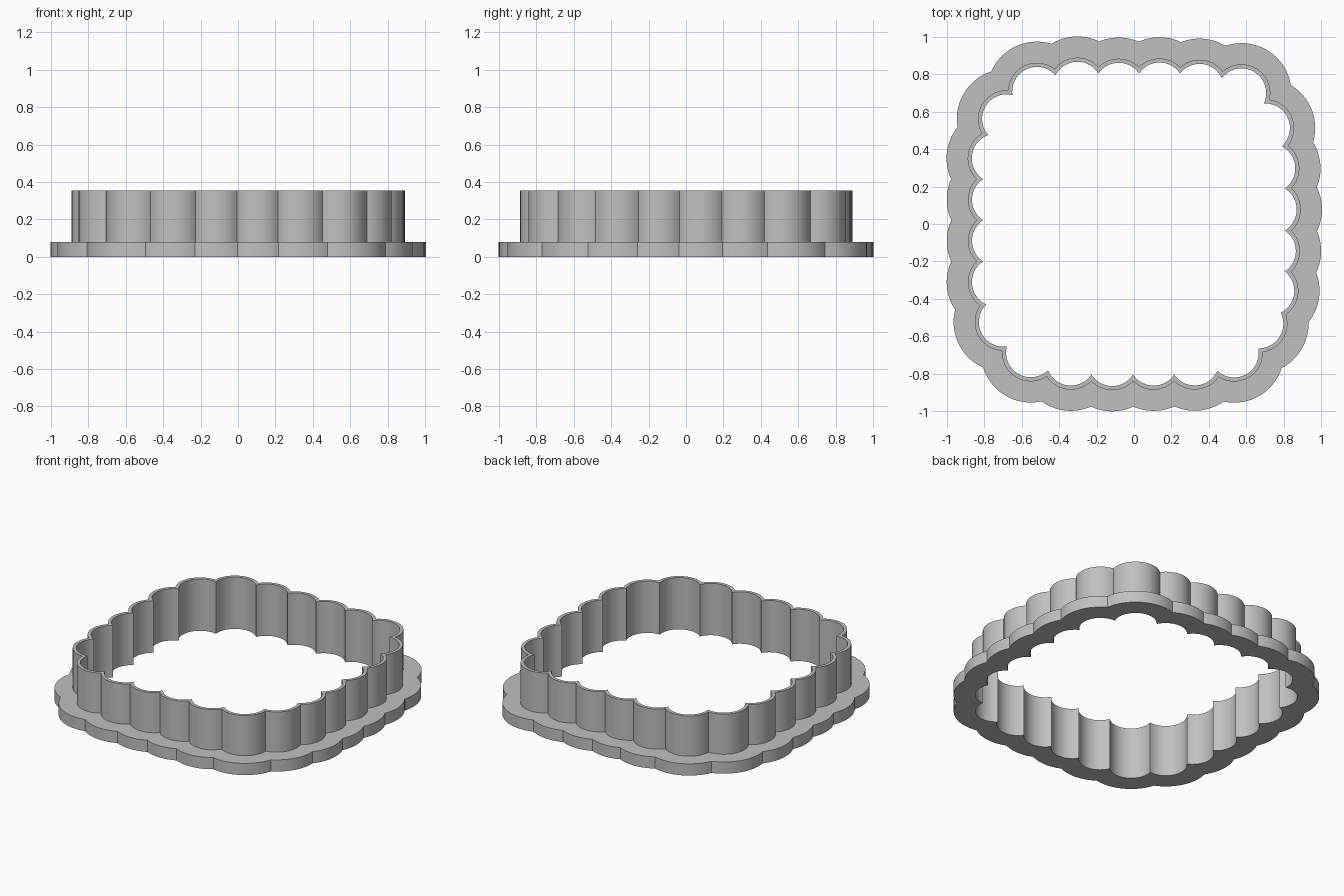
import bpy
import bmesh
import math
from mathutils import Vector

# Remove the default object
default = bpy.data.objects.get("Cube")
if default:
    bpy.data.objects.remove(default, do_unlink=True)

# Main dimensions
LOBE_RADIUS = 0.132      # inner scallop radius
WALL_RADIUS = 0.154      # outside of the thin wall
FLANGE_RADIUS = 0.267    # outside of the grip flange
FLANGE_HEIGHT = 0.08
TOTAL_HEIGHT = 0.355
SEGMENTS = 18            # steps along each scallop

# Points where neighbouring scallops meet, counter-clockwise
bottom = [(-.68, -.655), (-.46, -.782), (-.228, -.805), (-.005, -.805), (.215, -.805), (.445, -.785)]
right = [(.665, -.665), (.785, -.475), (.807, -.254), (.807, -.035), (.807, .19), (.79, .415)]
top = [(.695, .645), (.47, .78), (.246, .805), (.027, .805), (-.19, .805), (-.42, .795)]
left = [(-.65, .69), (-.78, .475), (-.807, .24), (-.807, .02), (-.807, -.2), (-.79, -.43)]
cusps = [Vector(p) for p in bottom + right + top + left]
COUNT = len(cusps)


def apex(a, b, radius, side):
    """Point at the given radius from both a and b, on the outer (+1) or inner (-1) side."""
    along = b - a
    outward = Vector((along.y, -along.x)).normalized()
    reach = math.sqrt(max(radius ** 2 - (along.length / 2) ** 2, 0))
    return (a + b) / 2 + outward * reach * side


# Scallop centres lie inward of each pair of cusps
centers = [apex(cusps[i], cusps[(i + 1) % COUNT], LOBE_RADIUS, -1) for i in range(COUNT)]


def scalloped_outline(radius):
    """Closed outline of equal arcs around every scallop centre."""
    joints = [apex(centers[i - 1], centers[i], radius, 1) for i in range(COUNT)]
    points = []
    for i, center in enumerate(centers):
        start = joints[i] - center
        end = joints[(i + 1) % COUNT] - center
        first = math.atan2(start.y, start.x)
        sweep = (math.atan2(end.y, end.x) - first) % math.tau
        for step in range(SEGMENTS):
            angle = first + sweep * step / SEGMENTS
            points.append(center + Vector((math.cos(angle), math.sin(angle))) * radius)
    return points


# Cross-section of the ring as (outline radius, height)
section = [
    (LOBE_RADIUS, 0),
    (FLANGE_RADIUS, 0),
    (FLANGE_RADIUS, FLANGE_HEIGHT),
    (WALL_RADIUS, FLANGE_HEIGHT),
    (WALL_RADIUS, TOTAL_HEIGHT),
    (LOBE_RADIUS, TOTAL_HEIGHT),
]

# Bridge the section outlines into one closed solid
bm = bmesh.new()
loops = [[bm.verts.new((p.x, p.y, z)) for p in scalloped_outline(r)] for r, z in section]
for k, lower in enumerate(loops):
    upper = loops[(k + 1) % len(loops)]
    for i in range(len(lower)):
        j = (i + 1) % len(lower)
        bm.faces.new((lower[i], lower[j], upper[j], upper[i]))
bmesh.ops.recalc_face_normals(bm, faces=bm.faces)
mesh = bpy.data.meshes.new("scalloped_cutter_ring")
bm.to_mesh(mesh)
bm.free()
ring = bpy.data.objects.new("scalloped_cutter_ring", mesh)
bpy.context.collection.objects.link(ring)

# Plain grey material
grey = bpy.data.materials.new("light_grey")
grey.use_nodes = True
colour = (0.53, 0.53, 0.53, 1)
grey.diffuse_color = colour
for node in grey.node_tree.nodes:
    if node.type == "BSDF_PRINCIPLED":
        node.inputs["Base Color"].default_value = colour
mesh.materials.append(grey)

# Smooth scallops with crisp cusps and rims
bpy.ops.object.select_all(action="DESELECT")
ring.select_set(True)
bpy.context.view_layer.objects.active = ring
bpy.ops.object.shade_smooth_by_angle(angle=math.radians(25))
